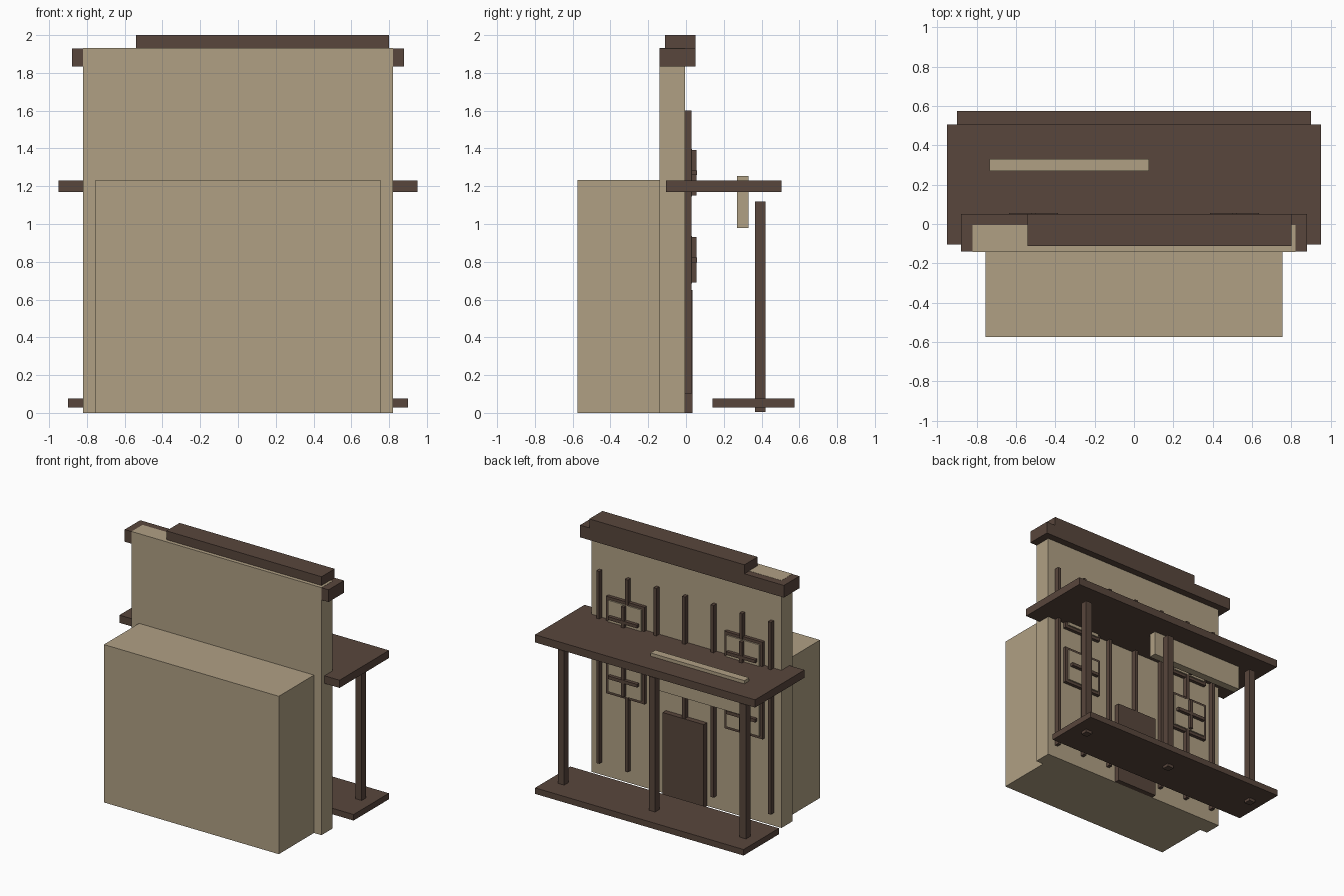
import bpy

cube = bpy.data.objects.get("Cube")
if cube:
    bpy.data.objects.remove(cube, do_unlink=True)


def material(name, rgb):
    m = bpy.data.materials.new(name)
    m.use_nodes = True
    m.diffuse_color = (*rgb, 1)
    m.node_tree.nodes["Principled BSDF"].inputs["Base Color"].default_value = (*rgb, 1)
    return m


tan = material("tan_plaster", (0.434, 0.352, 0.231))
brown = material("dark_wood", (0.098, 0.061, 0.045))


def box(name, mat, x, y, z):
    """Box given by its (low, high) extent on each axis."""
    spans = (x, y, z)
    bpy.ops.mesh.primitive_cube_add(size=1, location=[(a + b) / 2 for a, b in spans])
    ob = bpy.context.object
    ob.name = ob.data.name = name
    ob.scale = [b - a for a, b in spans]
    bpy.ops.object.transform_apply(location=False, rotation=False, scale=True)
    ob.data.materials.append(mat)
    return ob


def around(centre, half):
    return (centre - half, centre + half)


WALL = -0.006  # outer face of the false-front wall

# Main masses
box("rear_building", tan, around(0, 0.755), (-0.575, -0.14), (0, 1.232))
box("false_front_wall", tan, around(0, 0.82), (-0.1415, WALL), (0, 1.9315))

# Cornice and offset cap board
box("cornice", brown, around(0, 0.88), (-0.14, 0.05), (1.835, 1.93))
box("cornice_cap", brown, (-0.54, 0.80), (-0.112, 0.05), (1.93, 2.0))

# Porch
box("porch_roof", brown, around(0, 0.95), (-0.105, 0.505), (1.17, 1.23))
box("porch_floor", brown, around(0, 0.90), (0.14, 0.575), (0.028, 0.075))
for side, x in (("left", 0.785), ("middle", 0), ("right", -0.785)):
    box("porch_post_" + side, brown, around(x, 0.0275), (0.365, 0.42), (0.005, 1.12))
box("sign_board", tan, (-0.735, 0.075), (0.27, 0.33), (0.98, 1.255))

# Door
box("door", brown, around(0, 0.177), (WALL, 0.035), (0, 0.65))

# Vertical battens
for i in range(-3, 4):
    box("wall_batten", brown, around(i * 0.247, 0.0125), (WALL, 0.03), (0.1, 1.6))

# Windows: frame, raised pane and cross bars
for x in (-0.51, 0.51):
    for z in (0.81, 1.272):
        box("window_frame", brown, around(x, 0.165), (WALL, 0.02), around(z, 0.148))
        box("window_pane", tan, around(x, 0.143), (0.02, 0.031), around(z, 0.126))
        box("window_bar_upright", brown, around(x, 0.0125), (0.03, 0.055), around(z, 0.12))
        box("window_bar_level", brown, around(x, 0.125), (0.03, 0.057), around(z, 0.0125))
